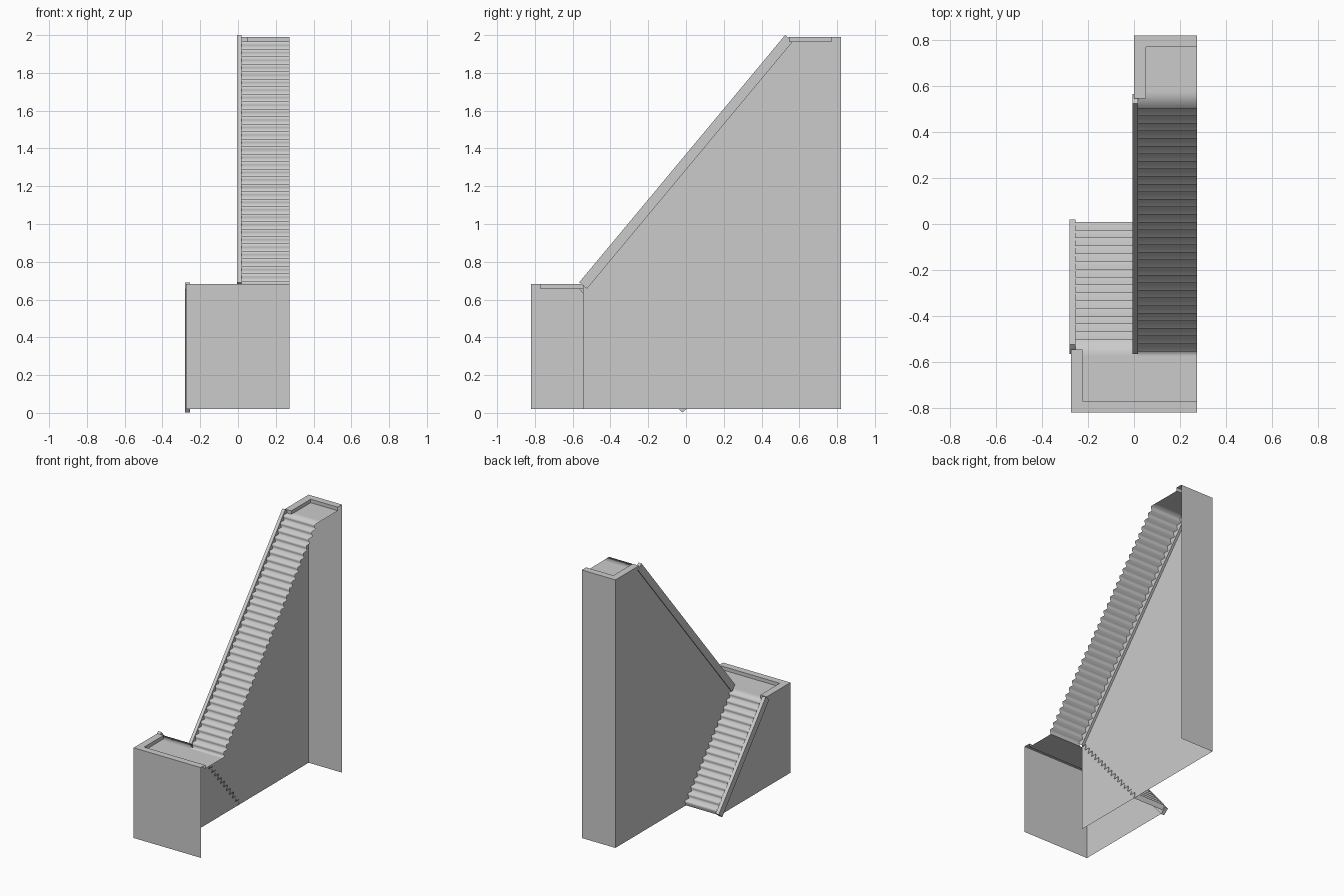
import bpy
import bmesh
from mathutils import Vector

cube = bpy.data.objects.get("Cube")
if cube:
    bpy.data.objects.remove(cube, do_unlink=True)

GREY = (0.6, 0.6, 0.6, 1)
mat = bpy.data.materials.new("light_grey")
mat.use_nodes = True
mat.diffuse_color = GREY
mat.node_tree.nodes["Principled BSDF"].inputs["Base Color"].default_value = GREY

# Main dimensions
LEFT, MID, RIGHT = -0.275, 0.0, 0.273
END, INNER, EDGE = 0.82, 0.77, 0.545   # outer end, tray end, stair edge
BASE, LOW, HIGH = 0.02, 0.683, 1.99
DROP, RIM = 0.026, 0.052               # tray depth, rim width


def sheet(name, faces, smooth=False):
    """Thin surface made from a list of corner loops."""
    bm = bmesh.new()
    for loop in faces:
        bm.faces.new([bm.verts.new(p) for p in loop])
    bmesh.ops.remove_doubles(bm, verts=bm.verts[:], dist=0.0001)
    for f in bm.faces:
        f.smooth = smooth
    mesh = bpy.data.meshes.new(name)
    bm.to_mesh(mesh)
    bm.free()
    mesh.materials.append(mat)
    ob = bpy.data.objects.new(name, mesh)
    bpy.context.collection.objects.link(ob)
    return ob


def side_wall(name, x, outline):
    sheet(name, [[(x, y, z) for y, z in outline]])


def end_wall(name, x0, x1, y, top):
    sheet(name, [[(x0, y, BASE), (x1, y, BASE), (x1, y, top), (x0, y, top)]])


def landing(name, x0, s, z):
    """Landing with a sunken tray, open towards the stairs and the +x side."""
    xi, zf = x0 + RIM, z - DROP
    out, inn, edge = s * END, s * INNER, s * EDGE
    sheet(name, [
        [(x0, out, z), (RIGHT, out, z), (RIGHT, inn, z), (xi, inn, z), (x0, inn, z)],
        [(x0, inn, z), (xi, inn, z), (xi, edge, z), (x0, edge, z)],
        [(xi, inn, z), (RIGHT, inn, z), (RIGHT, inn, zf), (xi, inn, zf)],
        [(xi, inn, z), (xi, edge, z), (xi, edge, zf), (xi, inn, zf)],
        [(x0, edge, z), (xi, edge, z), (xi, edge, zf), (x0, edge, zf)],
        [(xi, inn, zf), (RIGHT, inn, zf), (RIGHT, edge, zf), (xi, edge, zf)],
    ])


def stairs(name, x0, x1, start, end, steps, foot):
    """Flight of steps with overhanging noses, rising from start to end (y, z)."""
    (ya, za), (yb, zb) = start, end
    s = 1 if yb > ya else -1
    run, rise = (yb - ya) / steps, (zb - za) / steps
    nose = s * 0.009
    pts = [(ya - s * foot, za)] if foot else []
    for i in range(steps):
        y, z = ya + i * run, za + i * rise
        pts += [(y, z), (y - nose, z + rise * 0.55), (y - nose, z + rise)]
    pts.append((yb + s * 0.03, zb))
    sheet(name, [[(x0, *a), (x1, *a), (x1, *b), (x0, *b)]
                 for a, b in zip(pts, pts[1:])], smooth=True)


def rail(name, x0, x1, a, b, width=0.053):
    """Square-ended bar between two (y, z) points."""
    a, b = Vector(a), Vector(b)
    d = (b - a).normalized()
    n = Vector((-d.y, d.x)) * width / 2
    ring = [a + n, b + n, b - n, a - n]
    bm = bmesh.new()
    f = bm.faces.new([bm.verts.new((x0, *p)) for p in ring])
    ext = bmesh.ops.extrude_face_region(bm, geom=[f])
    bmesh.ops.translate(bm, vec=(x1 - x0, 0, 0),
                        verts=[v for v in ext["geom"] if isinstance(v, bmesh.types.BMVert)])
    bmesh.ops.recalc_face_normals(bm, faces=bm.faces[:])
    mesh = bpy.data.meshes.new(name)
    bm.to_mesh(mesh)
    bm.free()
    mesh.materials.append(mat)
    bpy.context.collection.objects.link(bpy.data.objects.new(name, mesh))


# Walls
end_wall("front_wall", LEFT, RIGHT, -END, LOW)
end_wall("back_wall", MID, RIGHT, END, HIGH)
side_wall("lower_side_wall", LEFT,
          [(-END, BASE), (0, BASE), (-EDGE, LOW - 0.01), (-EDGE, LOW), (-END, LOW)])
side_wall("middle_wall", MID,
          [(-EDGE, BASE), (END, BASE), (END, HIGH), (EDGE, HIGH), (-EDGE, LOW - 0.01)])

# Landings
landing("lower_landing", LEFT, -1, LOW)
landing("upper_landing", MID, 1, HIGH)

# Flights of steps
LIFT = 0.001
stairs("lower_stairs", -0.256, MID + 0.003, (0, BASE), (-EDGE, LOW - DROP + LIFT), 16, 0)
stairs("upper_stairs", 0.016, RIGHT, (-EDGE, LOW - DROP + LIFT),
       (EDGE, HIGH - DROP + LIFT), 33, 0.03)

# Sloping side rails
rail("lower_rail", -0.281, -0.255, (0, 0.018), (-EDGE, 0.674))
rail("upper_rail", -0.006, 0.018, (-EDGE, 0.674), (EDGE, 1.983))
